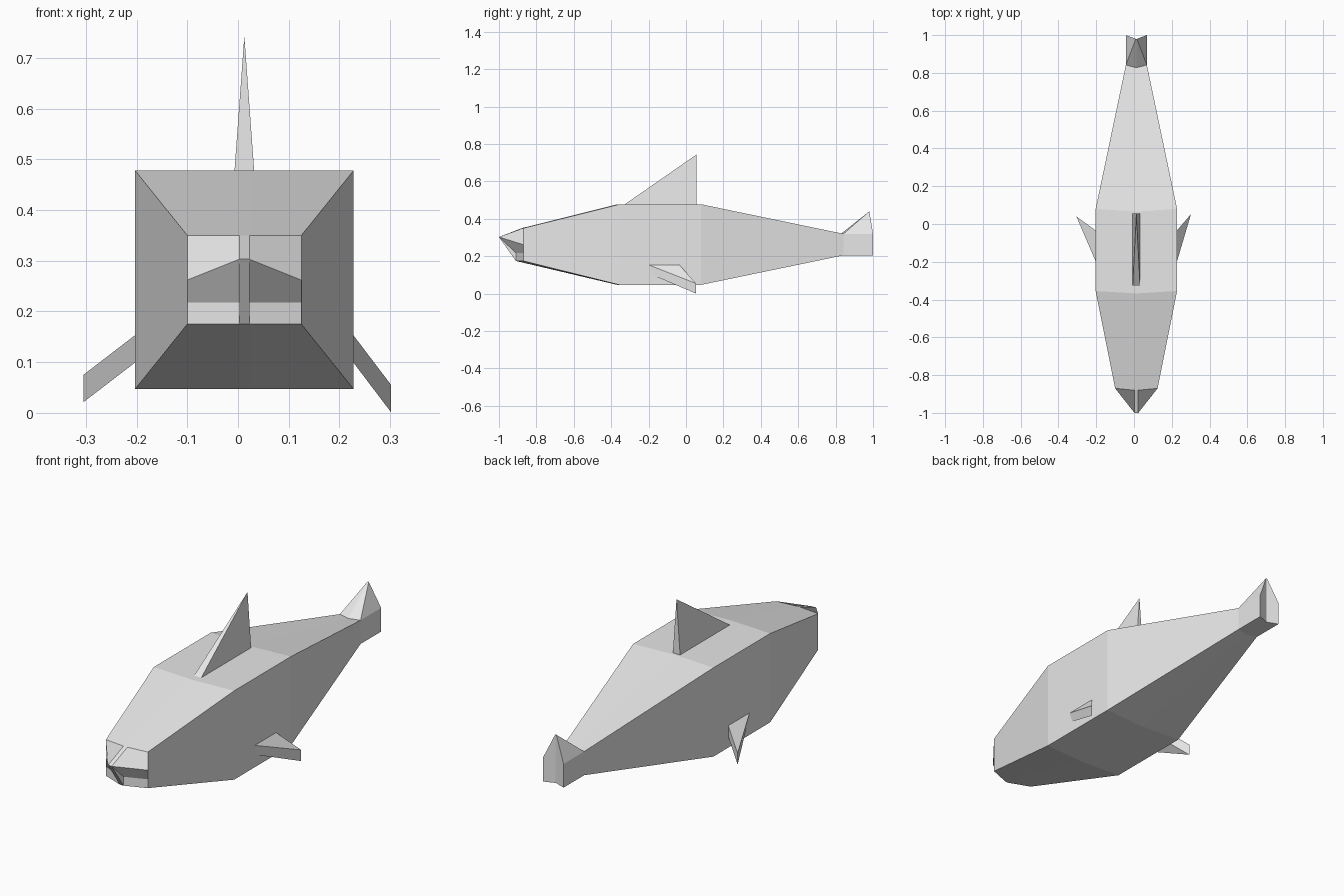
import bpy, bmesh

cube = bpy.data.objects.get("Cube")
if cube:
    bpy.data.objects.remove(cube, do_unlink=True)

grey = bpy.data.materials.new("light_grey")
grey.use_nodes = True
grey.diffuse_color = (0.8, 0.8, 0.8, 1)
grey.node_tree.nodes["Principled BSDF"].inputs["Base Color"].default_value = (0.8, 0.8, 0.8, 1)

MID = 0.0125  # x of the body's centre line


def make_object(name, faces):
    """Build a closed flat-shaded mesh from faces given as lists of points."""
    bm = bmesh.new()
    for pts in faces:
        bm.faces.new([bm.verts.new(p) for p in pts])
    bmesh.ops.remove_doubles(bm, verts=bm.verts, dist=0.0005)
    bmesh.ops.recalc_face_normals(bm, faces=bm.faces)
    mesh = bpy.data.meshes.new(name)
    bm.to_mesh(mesh)
    bm.free()
    mesh.materials.append(grey)
    obj = bpy.data.objects.new(name, mesh)
    bpy.context.collection.objects.link(obj)
    return obj


# Body sections: half width, corner y, bottom z, top z,
# then centre strip half width, centre bottom y, centre top y, centre top z
SECTIONS = [
    (0.1125, -0.87, 0.175, 0.35, 0.010, -0.91, -0.88, 0.35),
    (0.2155, -0.355, 0.047, 0.478, 0.010, -0.367, -0.367, 0.478),
    (0.2155, 0.08, 0.047, 0.478, 0.010, 0.066, 0.066, 0.478),
    (0.0555, 0.842, 0.205, 0.32, 0.003, 0.828, 0.828, 0.32),
    (0.0555, 1.0, 0.205, 0.32, 0.003, 0.98, 0.98, 0.44),
]


def body_half(s):
    """Faces of one side of the body; s is the side's sign."""
    def p(x, y, z):
        return (MID + s * x, y, z)

    rings = []
    for w, y, zb, zt, c, yb, yt, zc in SECTIONS:
        rings.append([p(0, yb, zb), p(c, yb, zb), p(w, y, zb),
                      p(w, y, zt), p(c, yt, zc), p(0, yt, zc)])
    # Snout points: tip, mouth corner and top of the lower jaw
    tip0, tip = p(0, -1, 0.303), p(0.010, -1, 0.303)
    corner = p(0.1125, -0.87, 0.262)
    jaw_side, jaw_mid = p(0.1125, -0.87, 0.218), p(0.010, -0.91, 0.218)

    faces = []
    for i, (a, b) in enumerate(zip(rings, rings[1:])):
        for k in range(5):
            if i == 0 and k == 2:      # first side panel meets the mouth
                faces.append([a[2], jaw_side, corner, a[3], b[3], b[2]])
            elif i == 3 and k == 3:    # creased top of the tail fin
                faces += [[a[3], b[3], b[4]], [a[3], b[4], a[4]]]
            else:
                faces.append([a[k], a[k + 1], b[k + 1], b[k]])
    # Tail end, notched at the middle
    e = rings[-1]
    faces += [[e[1], e[2], e[3], e[4]], [e[0], e[1], e[4], e[5]]]
    # Snout, overhanging mouth, lower jaw and centre keel
    b0, bc, bw, tw, tc, t0 = rings[0]
    faces += [[tw, tc, tip, corner], [tc, t0, tip0, tip],
              [corner, tip, jaw_mid, jaw_side], [jaw_side, jaw_mid, bc, bw],
              [tip, jaw_mid, bc], [tip0, tip, bc, b0]]
    return faces


make_object("body", body_half(1) + body_half(-1))

# Dorsal fin: pyramid with a vertical rear
base = [(MID + x, y, 0.476) for x, y in
        ((-0.0195, -0.33), (0.0195, -0.33), (0.0195, 0.055), (-0.0195, 0.055))]
apex = (MID, 0.055, 0.743)
make_object("dorsal_fin", [base] + [[base[i], base[(i + 1) % 4], apex] for i in range(4)])

# Side fins: swept wedges with a short vertical tip edge
for name, root_x, tip_x, tip_y, tip_z in (("left_fin", 0.227, 0.302, 0.053, 0.055),
                                          ("right_fin", -0.202, -0.305, 0.04, 0.075)):
    top = [(root_x, -0.2, 0.154), (root_x, -0.035, 0.154), (tip_x, tip_y, tip_z)]
    low = [(root_x, -0.18, 0.1), (root_x, -0.035, 0.1), (tip_x, tip_y, tip_z - 0.054)]
    sides = [[top[i], top[(i + 1) % 3], low[(i + 1) % 3], low[i]] for i in range(3)]
    make_object(name, [top, low] + sides)
